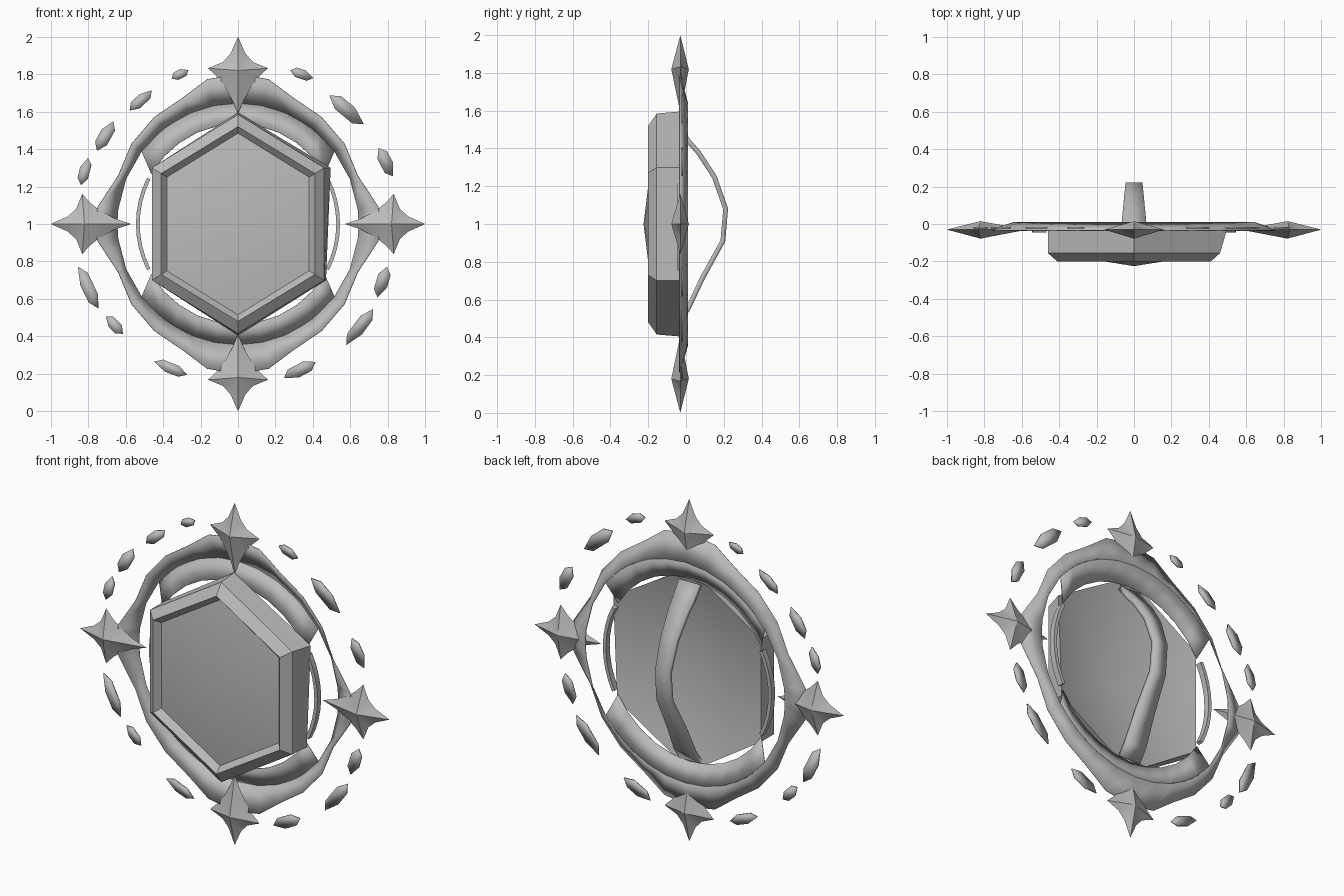
import bpy, bmesh, math
from mathutils import Vector

cube = bpy.data.objects.get("Cube")
if cube:
    bpy.data.objects.remove(cube)

GREY = (0.5, 0.5, 0.5, 1)
steel = bpy.data.materials.new("plain_grey")
steel.use_nodes = True
steel.diffuse_color = GREY
steel.node_tree.nodes["Principled BSDF"].inputs["Base Color"].default_value = GREY


def finish(name, bm, thickness=0.0, angle=30):
    """Turn a bmesh into a named, shaded object, optionally giving a sheet thickness."""
    bmesh.ops.recalc_face_normals(bm, faces=bm.faces)
    mesh = bpy.data.meshes.new(name)
    bm.to_mesh(mesh)
    bm.free()
    mesh.materials.append(steel)
    obj = bpy.data.objects.new(name, mesh)
    bpy.context.collection.objects.link(obj)
    if thickness:
        mod = obj.modifiers.new("thickness", "SOLIDIFY")
        mod.thickness = thickness
        mod.offset = 0
    bpy.ops.object.select_all(action="DESELECT")
    obj.select_set(True)
    bpy.context.view_layer.objects.active = obj
    bpy.ops.object.shade_smooth_by_angle(angle=math.radians(angle))
    return obj


def polar(r, degrees, y):
    """Point on the shield plane; the angle runs clockwise from the top."""
    a = math.radians(degrees)
    return Vector((r * math.sin(a), y, 1 + r * math.cos(a)))


def loft(bm, rows, closed):
    """Bridge rows of points with quads."""
    rows = [[bm.verts.new(p) for p in row] for row in rows]
    for a, b in zip(rows, rows[1:]):
        n = len(a)
        for i in range(n if closed else n - 1):
            j = (i + 1) % n
            bm.faces.new((a[i], a[j], b[j], b[i]))
    return rows


def fan(bm, ring, tip):
    apex = bm.verts.new(tip)
    for a, b in zip(ring, ring[1:] + ring[:1]):
        bm.faces.new((a, b, apex))


# Hexagonal shield body: hollow back, bevelled rim, domed front panel
def hexagon(half_width, half_height, side, y):
    pts = [(0, half_height), (half_width, side), (half_width, -side),
           (0, -half_height), (-half_width, -side), (-half_width, side)]
    return [Vector((x, y, 1 + z)) for x, z in pts]


back = hexagon(0.46, 0.595, 0.3, -0.035)
back[1].x += 0.035
back[2].x += 0.01
bm = bmesh.new()
rows = loft(bm, [back,
                 hexagon(0.46, 0.585, 0.3, -0.155),
                 hexagon(0.41, 0.52, 0.27, -0.2),
                 hexagon(0.38, 0.485, 0.25, -0.165)], True)
fan(bm, rows[-1], (0, -0.225, 1))
fan(bm, rows[0], (0, -0.2, 1))
finish("shield_body", bm)

# Ring band, flaring outward towards the four points
flare = {0: 0.8, 12: 0.79, 24: 0.735, 38: 0.725, 53: 0.712, 68: 0.69, 83: 0.755, 90: 0.77}
quarter = list(flare)
angles = quarter + [180 - a for a in quarter[-2::-1]]
angles += [360 - a for a in angles[-2:0:-1]]


def folded(a):
    a = a % 180
    return min(a, 180 - a)


bm = bmesh.new()
loft(bm, [[polar(flare[folded(a)], a, -0.035) for a in angles],
          [polar(0.645, a, 0.008) for a in angles]], True)
finish("ring_band", bm, 0.004)

# Inner crescents at the top and bottom of the ring
for name, turn in (("upper_crescent", 0), ("lower_crescent", 180)):
    steps = [i / 5 for i in range(-5, 6)]
    bm = bmesh.new()
    loft(bm, [[polar(0.645, turn + 53 * t, 0.008) for t in steps],
              [polar(0.535, turn + 60 * t, -0.035) for t in steps]], False)
    finish(name, bm, 0.004)

# Four-pointed spikes around the ring
SPIKE = [(0, 1), (0.04, 0.91), (0.08, 0.865), (0.16, 0.832),
         (0.11, 0.785), (0.075, 0.74), (0.03, 0.66)]
for name, turn in (("top", 0), ("left", 90), ("bottom", 180), ("right", 270)):
    inner = 0.59 if turn % 180 == 0 else 0.57
    outline = SPIKE + [(0, inner)] + [(-x, r) for x, r in SPIKE[:0:-1]]
    bm = bmesh.new()
    out = polar(1, turn, 0) - Vector((0, 0, 1))
    across = Vector((out.z, 0, -out.x))
    centre = Vector((0, -0.03, 1))
    ring = [bm.verts.new(centre + out * r + across * x) for x, r in outline]
    for depth in (-0.048, 0.045):
        fan(bm, ring, centre + out * 0.82 + Vector((0, depth, 0)))
    finish(name + "_spike", bm)

# Slim side arcs
for name, middle in (("left_arc", 90), ("right_arc", 270)):
    steps = [middle + 27 * i / 4 for i in range(-4, 5)]
    bm = bmesh.new()
    section = [(0.525, -0.045), (0.545, -0.045), (0.545, -0.01), (0.525, -0.01)]
    rows = loft(bm, [[polar(r, a, y) for r, y in section] for a in steps], True)
    bm.faces.new(rows[0])
    bm.faces.new(rows[-1])
    finish(name, bm)

# Rear handle, narrowing towards its middle
PATH = [(-0.04, 1.51), (0.02, 1.43), (0.065, 1.38), (0.15, 1.25), (0.21, 1.08),
        (0.195, 0.91), (0.085, 0.71), (0.01, 0.55), (-0.04, 0.48)]
bm = bmesh.new()
loft(bm, [[(side * (0.066 - 0.1 * max(y, 0)), y, z) for y, z in PATH]
          for side in (-1, 1)], False)
finish("rear_handle", bm, 0.026)

# Loose shards circling the ring: x, z from the centre, length, width
SHARDS = [(-.31, .8, .1, .05), (-.52, .66, .16, .06), (-.71, .47, .18, .07),
          (-.82, .28, .15, .06), (.34, .8, .13, .055), (.58, .61, .24, .08),
          (.79, .33, .17, .07), (-.8, -.34, .25, .07), (-.66, -.54, .13, .06),
          (-.36, -.77, .19, .06), (.33, -.78, .19, .07), (.65, -.55, .24, .07),
          (.77, -.31, .17, .07)]
SHAPE = [(-0.5, -0.1), (-0.3, 0.4), (0.1, 0.5), (0.5, 0.1), (0.3, -0.4), (-0.2, -0.5)]
for i, (x, z, length, width) in enumerate(SHARDS):
    out = Vector((x, 0, z)).normalized()
    along = Vector((out.z, 0, -out.x))
    bm = bmesh.new()
    bm.faces.new([bm.verts.new(Vector((x, -0.02, 1 + z)) + along * u * length + out * v * width)
                  for u, v in SHAPE])
    finish(f"shard_{i + 1}", bm, 0.008)
